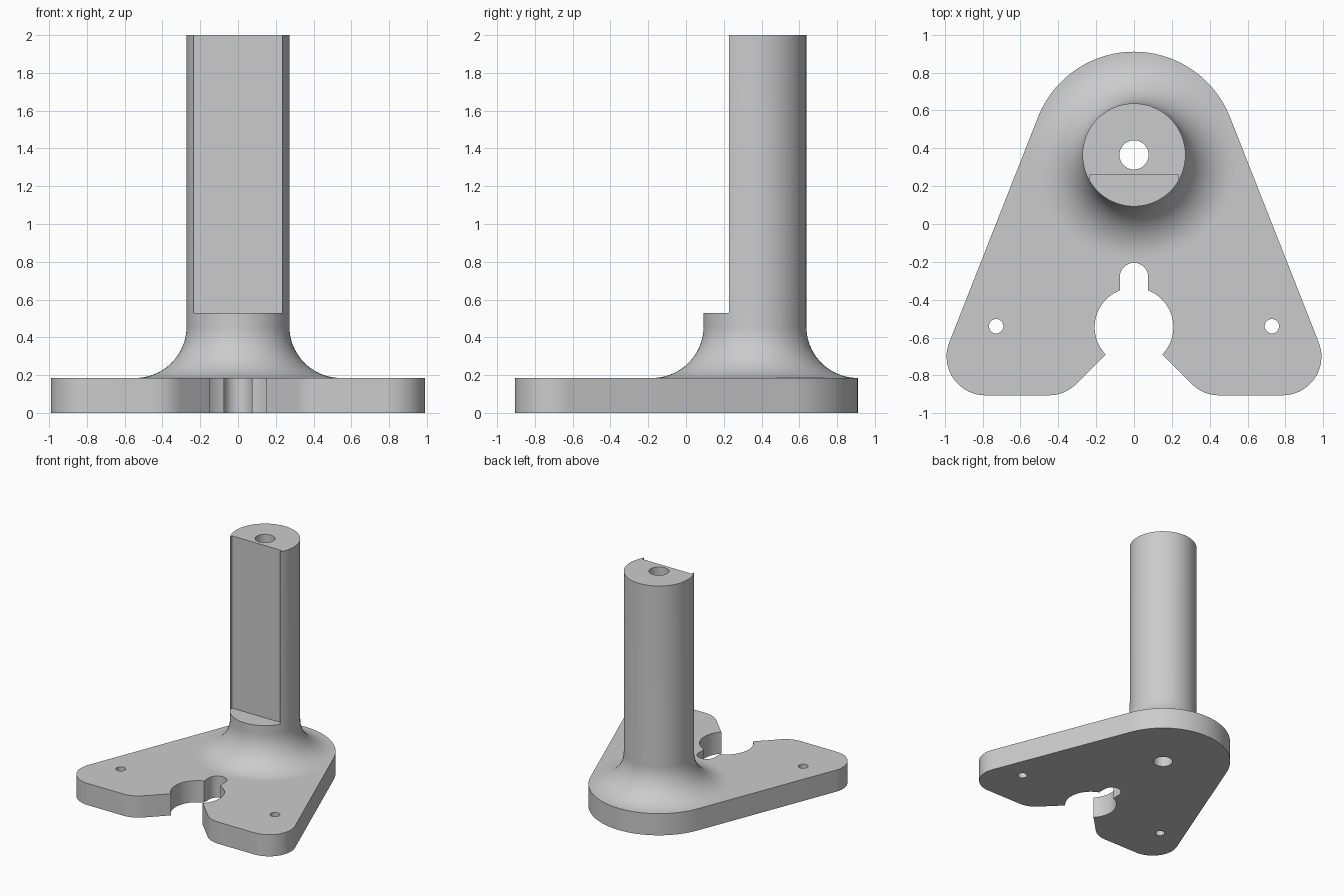
import bpy, bmesh
from math import radians, sin, cos, pi, acos, atan2, hypot, degrees, sqrt

if "Cube" in bpy.data.objects:
    bpy.data.objects.remove(bpy.data.objects["Cube"])

grey = bpy.data.materials.new("plain grey")
grey.use_nodes = True
grey.diffuse_color = (0.6, 0.6, 0.6, 1)
grey.node_tree.nodes["Principled BSDF"].inputs["Base Color"].default_value = grey.diffuse_color

PLATE_TOP = 0.185
AXIS_Y = 0.365
BASE_R, POST_R, BORE_R = 0.545, 0.272, 0.077


def arc(cx, cy, r, start, end, steps):
    angles = [radians(start + (end - start) * i / steps) for i in range(steps + 1)]
    return [(cx + r * cos(a), cy + r * sin(a)) for a in angles]


def finish(name, bm):
    bmesh.ops.recalc_face_normals(bm, faces=bm.faces[:])
    mesh = bpy.data.meshes.new(name)
    bm.to_mesh(mesh)
    bm.free()
    mesh.materials.append(grey)
    obj = bpy.data.objects.new(name, mesh)
    bpy.context.collection.objects.link(obj)
    return obj


def prism(name, outline, z0, z1):
    bm = bmesh.new()
    face = bm.faces.new([bm.verts.new((x, y, z0)) for x, y in outline])
    walls = bmesh.ops.extrude_face_region(bm, geom=[face])["geom"]
    top = [v for v in walls if isinstance(v, bmesh.types.BMVert)]
    bmesh.ops.translate(bm, verts=top, vec=(0, 0, z1 - z0))
    return finish(name, bm)


def lathe(name, profile, steps):
    bm = bmesh.new()
    rings = [[bm.verts.new((r * cos(2 * pi * i / steps), AXIS_Y + r * sin(2 * pi * i / steps), z))
              for i in range(steps)] for r, z in profile]
    for a, b in zip(rings, rings[1:] + rings[:1]):
        for i in range(steps):
            j = (i + 1) % steps
            bm.faces.new((a[i], a[j], b[j], b[i]))
    return finish(name, bm)


def cut(obj, cutter):
    mod = obj.modifiers.new("cut", "BOOLEAN")
    mod.operation, mod.solver, mod.object = "DIFFERENCE", "EXACT", cutter
    bpy.context.view_layer.objects.active = obj
    bpy.ops.object.modifier_apply(modifier=mod.name)
    bpy.data.objects.remove(cutter)


# Base plate: right half of the outline from the back centre round to the slot
foot_x, foot_y, foot_r = 0.785, -0.70, 0.205
dx, dy = foot_x, foot_y - AXIS_Y
tangent = degrees(atan2(dy, dx) + acos((BASE_R - foot_r) / hypot(dx, dy)))
key_y, key_r, slot_r, slot_y = -0.545, 0.208, 0.075, -0.28
slot_angle = degrees(acos(slot_r / key_r))
half = arc(0, AXIS_Y, BASE_R, 90, tangent, 24)
half += arc(foot_x, foot_y, foot_r, tangent, -90, 20)
half += arc(0.448, -0.705, 0.2, -90, -135, 8)
half += arc(0, key_y, key_r, -44, slot_angle, 24)
half += arc(0, slot_y, slot_r, 0, 90, 12)
mirrored = [(-x, y) for x, y in reversed(half[1:-1])]
base_plate = prism("base_plate", half + mirrored, 0, PLATE_TOP)

# Screw holes and central bore through the plate
for x, y, r, n in ((-0.728, -0.54, 0.038, 32), (0.728, -0.54, 0.038, 32), (0, AXIS_Y, BORE_R, 96)):
    cut(base_plate, prism("hole_cutter", arc(x, y, r, 0, 360, n)[:-1], -0.1, 0.4))

# Hollow post with a flared foot
flare_r = BASE_R - POST_R
flare = arc(BASE_R, PLATE_TOP + flare_r, flare_r, 270, 180, 20)
post = lathe("post", [(BORE_R, PLATE_TOP - 0.005), (BASE_R - 0.02, PLATE_TOP - 0.005)]
             + flare + [(POST_R, 2), (BORE_R, 2)], 96)

# Flat recess down the front of the post
w, flat_y = 0.235, 0.258
cut(post, prism("flat_cutter", [(-w, -0.2), (w, -0.2), (w, flat_y), (-w, flat_y)], 0.53, 2.2))

# Smooth curves, sharp rims
for obj in (base_plate, post):
    bpy.ops.object.select_all(action="DESELECT")
    obj.select_set(True)
    bpy.context.view_layer.objects.active = obj
    bpy.ops.object.shade_smooth_by_angle(angle=radians(30))
